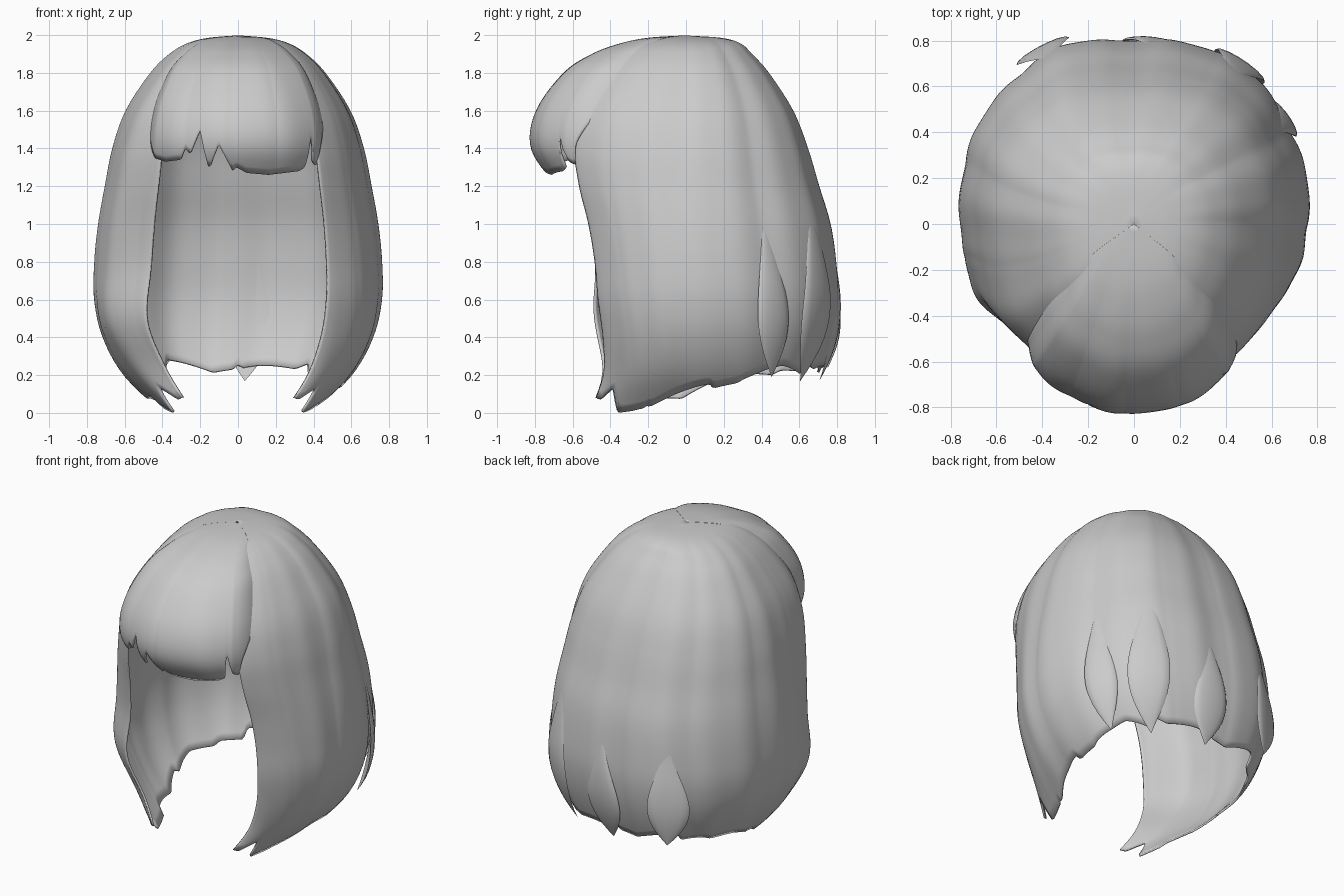
import bpy, bmesh, math
from mathutils import Vector

if "Cube" in bpy.data.objects:
    bpy.data.objects.remove(bpy.data.objects["Cube"])


def smooth_row(rows, p):
    """Smooth interpolation through a list of profile rows."""
    ext = [[2 * a - b for a, b in zip(rows[0], rows[1])]] + [list(r) for r in rows]
    ext.append([2 * a - b for a, b in zip(rows[-1], rows[-2])])
    i = max(0, min(int(p), len(rows) - 2))
    t = p - i
    out = []
    for a, b, c, d in zip(*ext[i:i + 4]):
        out.append(0.5 * (2 * b + (c - a) * t + (2 * a - 5 * b + 4 * c - d) * t * t
                          + (3 * b - a - 3 * c + d) * t ** 3))
    return out


def linear(table, x):
    if x <= table[0][0]:
        return table[0][1]
    for (x0, y0), (x1, y1) in zip(table, table[1:]):
        if x <= x1:
            return y0 + (y1 - y0) * (x - x0) / (x1 - x0)
    return table[-1][1]


def finish(name, bm, angle=50):
    bmesh.ops.remove_doubles(bm, verts=bm.verts, dist=0.0005)
    me = bpy.data.meshes.new(name)
    bm.to_mesh(me)
    bm.free()
    ob = bpy.data.objects.new(name, me)
    bpy.context.collection.objects.link(ob)
    bpy.ops.object.select_all(action='DESELECT')
    ob.select_set(True)
    bpy.context.view_layer.objects.active = ob
    bpy.ops.object.shade_smooth_by_angle(angle=math.radians(angle))
    return ob


def shell_point(rows, strands, a, p):
    """Point on a hair sheet; angle 0 is front, pi/2 is +x. The back is slightly squared."""
    z, rx, yb, yf = smooth_row(rows, p)
    s, c = math.sin(a), math.cos(a)
    k = 1 + strands(a, z) * min(1, p / 2)
    n = 2.35 if c < 0 else 2.12
    k /= (abs(s) ** n + abs(c) ** n) ** (1 / n)
    return Vector((rx * k * s, -(yf if c > 0 else yb) * k * c, z))


def hair_shell(name, rows, a0, a1, cols, steps, bottom, strands, thick):
    """Sheet of hair swept around the head from crown to hem."""
    bm = bmesh.new()
    grid = []
    for i in range(cols + 1):
        a = a0 + (a1 - a0) * i / cols
        p_end = len(rows) - 1 - (bottom(a) - rows[-1][0]) / 0.2
        grid.append([bm.verts.new(shell_point(rows, strands, a, p_end * j / steps))
                     for j in range(steps + 1)])
    for g, h in zip(grid, grid[1:]):
        for j in range(steps):
            bm.faces.new((g[j], g[j + 1], h[j + 1], h[j]))
    ob = finish(name, bm)
    mod = ob.modifiers.new("thickness", 'SOLIDIFY')
    mod.thickness = thick
    mod.offset = -1
    return ob


# Main bob: height, half width, back depth, front depth
bob = [(1.998, 0, 0, 0), (1.985, .16, .19, .19), (1.955, .27, .29, .31), (1.9, .36, .35, .42),
       (1.8, .46, .44, .54), (1.6, .59, .57, .68), (1.4, .66, .65, .72), (1.2, .70, .71, .69),
       (1.0, .735, .77, .63), (.8, .755, .80, .59), (.6, .755, .81, .57), (.4, .71, .78, .54),
       (.2, .60, .71, .54), (0, .40, .60, .63)]
bob_hem = [(.66, .08), (.72, .07), (.84, .13), (.88, .10), (.98, 0), (1.1, .01), (1.3, .04),
           (1.57, .08), (1.75, .12), (1.78, .10), (2.0, .17), (2.3, .21), (2.5, .18), (2.55, .24),
           (2.8, .22), (3.1, .20), (3.16, .23), (3.5, .20)]


def bob_bottom(a):
    b = a if a <= math.pi else 2 * math.pi - a
    jag = 0.04 * abs(math.sin(4.5 * a + 0.6)) if 1.2 < b else 0
    return linear(bob_hem, b) + jag


def bob_strands(a, z):
    drift = a + 0.12 * math.sin(1.5 * z)
    # left front lock swells forward
    swell = 0.10 * max(0, math.cos(a)) * math.exp(-((z - .48) / .2) ** 2) if a > math.pi else 0
    return (0.010 * math.sin(7 * drift + 1.3) + 0.014 * abs(math.sin(5.5 * drift + 0.4))
            + 0.004 * math.sin(19 * drift) - 0.009 + swell)


hair_shell("bob_hair", bob, 0.65, 2 * math.pi - 0.64, 200, 60, bob_bottom, bob_strands, 0.012)

# Fringe: raised sheet over the forehead with pointed ends, side edges sinking into the bob
fringe = [(1.999, 0, 0, 0), (1.986, .18, .2, .2), (1.956, .29, .35, .35), (1.9, .39, .50, .50),
          (1.8, .50, .65, .65), (1.6, .605, .795, .795), (1.4, .635, .82, .82), (1.2, .58, .69, .69)]
fringe_hem = [(-.53, 1.62), (-.49, 1.45), (-.44, 1.35), (-.38, 1.33), (-.30, 1.34), (-.275, 1.40),
              (-.25, 1.37), (-.20, 1.50), (-.16, 1.30), (-.145, 1.31), (-.10, 1.42), (-.03, 1.28),
              (-.01, 1.30), (.05, 1.27), (.17, 1.26), (.33, 1.28), (.36, 1.30), (.38, 1.48),
              (.395, 1.33), (.42, 1.31), (.44, 1.42), (.47, 1.52), (.51, 1.62)]


def fringe_strands(a, z):
    edge = max(0, 1 - min(a + 1.0, 0.95 - a) / 0.26)
    return (0.006 * math.sin(13 * a + 2 * z) + 0.008 * abs(math.sin(8 * a + 0.5)) - 0.005
            - 0.14 * edge ** 1.4)


hair_shell("fringe", fringe, -1.0, 0.95, 150, 40,
           lambda a: linear(fringe_hem, .63 * math.sin(a)), fringe_strands, 0.012)


def tuft(name, a, drift, z_top, z_end, width, flare):
    """Flattened pointed lock that lies on the bob and flicks out below the hem."""
    bm = bmesh.new()
    rings, n, m = [], 20, 14
    for j in range(n + 1):
        t = j / n
        z = z_top + (z_end - z_top) * t
        p = shell_point(bob, bob_strands, a + drift * t, 4 + (1.8 - z) / 0.2)
        out = Vector((p.x, p.y, 0)).normalized()
        side = Vector((0, 0, 1)).cross(out)
        p += out * (flare * t ** 3 - 0.008)
        s = max(0.01, math.sin(math.pi * t ** 1.8))
        rings.append([bm.verts.new(p + side * math.cos(q) * width * s
                                   + out * max(-0.1, math.sin(q)) * 0.026 * s)
                      for q in (2 * math.pi * k / m for k in range(m))])
    for r, s in zip(rings, rings[1:]):
        for k in range(m):
            bm.faces.new((r[k], s[k], s[(k + 1) % m], r[(k + 1) % m]))
    bmesh.ops.recalc_face_normals(bm, faces=bm.faces)
    return finish(name, bm)


# Loose tufts along the hem: angle, drift, top, end, half width, flare
for name, *spec in [("right_tuft", 2.12, .05, 1.2, .19, .10, .08),
                    ("back_right_tuft", 2.55, -.05, 1.3, .17, .13, .03),
                    ("back_tuft", 3.02, .06, 1.0, .17, .12, .02),
                    ("back_left_tuft", 3.62, .06, 1.0, .24, .13, .11)]:
    tuft(name, *spec)
